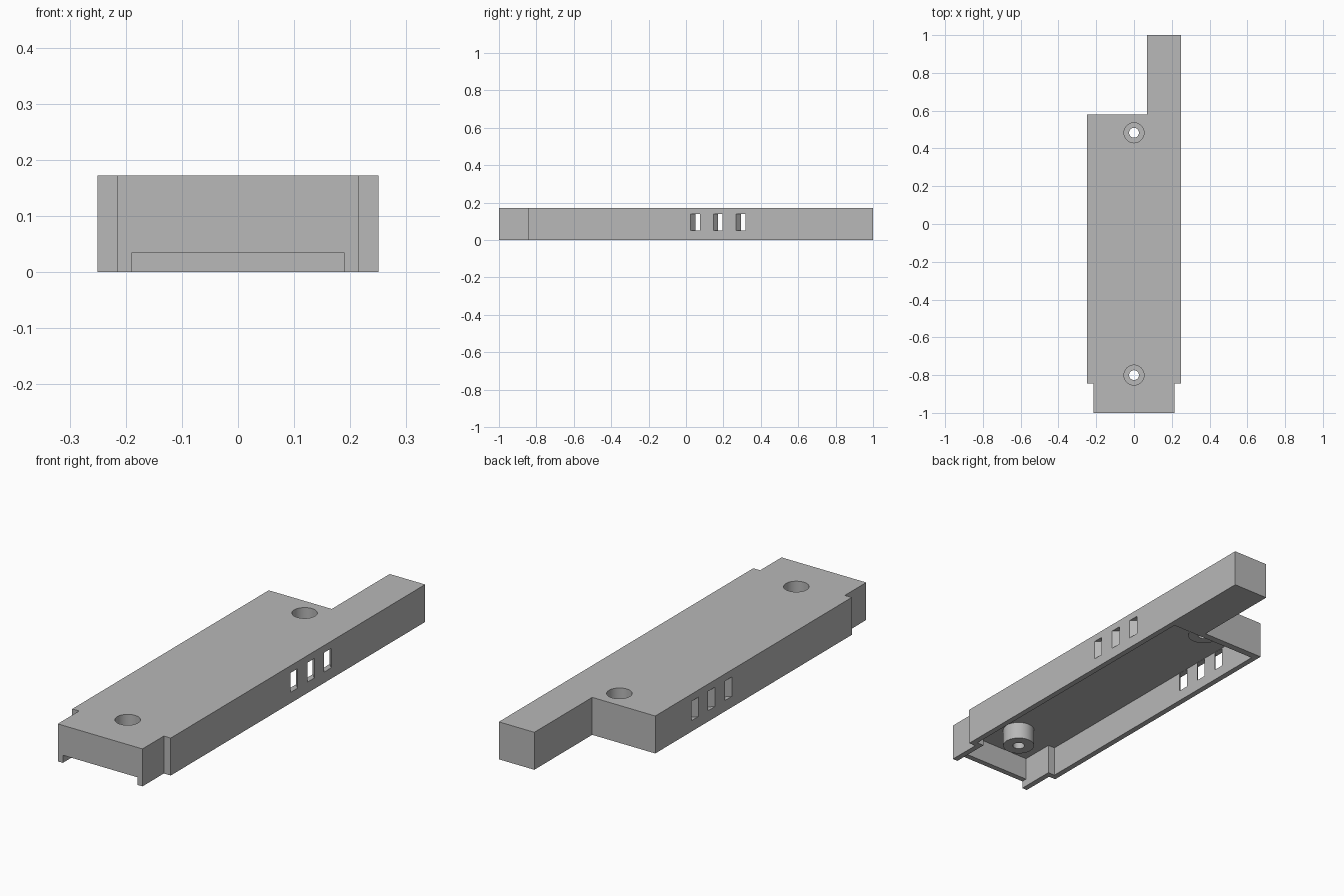
import bpy
import bmesh

cube = bpy.data.objects.get("Cube")
if cube:
    bpy.data.objects.remove(cube, do_unlink=True)

# Main dimensions
HEIGHT, CEILING = 0.172, 0.14
HALF, WALL = 0.25, 0.026
NOSE, SHOULDER, REAR = 0.215, -0.845, 0.58
SCREW_Y = (-0.80, 0.483)
SLOT_Y = (0.024, 0.146, 0.268)

grey = bpy.data.materials.new("plain grey")
grey.use_nodes = True
grey.diffuse_color = (0.48, 0.48, 0.48, 1)
grey.node_tree.nodes["Principled BSDF"].inputs["Base Color"].default_value = grey.diffuse_color


def prism(name, outline, z0, z1):
    """Extrude a plan outline from z0 up to z1."""
    bm = bmesh.new()
    face = bm.faces.new([bm.verts.new((x, y, z0)) for x, y in outline])
    top = bmesh.ops.extrude_face_region(bm, geom=[face])["geom"]
    verts = [v for v in top if isinstance(v, bmesh.types.BMVert)]
    bmesh.ops.translate(bm, verts=verts, vec=(0, 0, z1 - z0))
    bmesh.ops.recalc_face_normals(bm, faces=bm.faces)
    mesh = bpy.data.meshes.new(name)
    bm.to_mesh(mesh)
    bm.free()
    mesh.materials.append(grey)
    obj = bpy.data.objects.new(name, mesh)
    bpy.context.collection.objects.link(obj)
    return obj


def cylinder(name, y, radius, z0, z1):
    bpy.ops.mesh.primitive_cylinder_add(vertices=48, radius=radius, depth=z1 - z0,
                                        location=(0, y, (z0 + z1) / 2))
    obj = bpy.context.object
    obj.name = name
    obj.data.materials.append(grey)
    return obj


def combine(target, tool, operation):
    """Apply a boolean and discard the tool."""
    tool.hide_render = True
    mod = target.modifiers.new(operation, "BOOLEAN")
    mod.operation, mod.object, mod.solver = operation, tool, "EXACT"
    bpy.context.view_layer.objects.active = target
    bpy.ops.object.modifier_apply(modifier=mod.name)
    bpy.data.objects.remove(tool, do_unlink=True)


# Outer body with narrow nose and solid rear arm
cover = prism("cover", [
    (-NOSE, -1), (NOSE, -1), (NOSE, SHOULDER), (HALF, SHOULDER), (HALF, 1),
    (0.07, 1), (0.07, REAR), (-HALF, REAR), (-HALF, SHOULDER), (-NOSE, SHOULDER)], 0, HEIGHT)

# Hollow underside
n, h, s = NOSE - WALL, HALF - WALL, SHOULDER + WALL
combine(cover, prism("cavity", [
    (-n, WALL - 1), (n, WALL - 1), (n, s), (h, s), (h, REAR - 0.032),
    (-h, REAR - 0.032), (-h, s), (-n, s)], -0.1, CEILING), "DIFFERENCE")

# Low notch through the front wall
combine(cover, prism("notch", [(-n, -1.1), (n, -1.1), (n, -0.95), (-n, -0.95)],
                     -0.1, 0.035), "DIFFERENCE")

# Slanted vents on both sides
for side in (-1, 1):
    for y in SLOT_Y:
        out, inn, w = side * (HALF + 0.01), side * (h - 0.01), 0.05
        combine(cover, prism("vent", [
            (out, y - 0.01), (out, y - 0.01 + w),
            (inn, y + WALL + 0.01 + w), (inn, y + WALL + 0.01)], 0.05, CEILING - 0.001), "DIFFERENCE")

# Screw bosses with counterbored holes
for y in SCREW_Y:
    combine(cover, cylinder("boss", y, 0.069, 0.06, 0.155), "UNION")
    combine(cover, cylinder("counterbore", y, 0.053, 0.09, 0.25), "DIFFERENCE")
    combine(cover, cylinder("screw_hole", y, 0.026, 0, 0.2), "DIFFERENCE")

bpy.ops.object.select_all(action="DESELECT")
cover.select_set(True)
bpy.context.view_layer.objects.active = cover
bpy.ops.object.shade_smooth_by_angle(angle=0.5)
